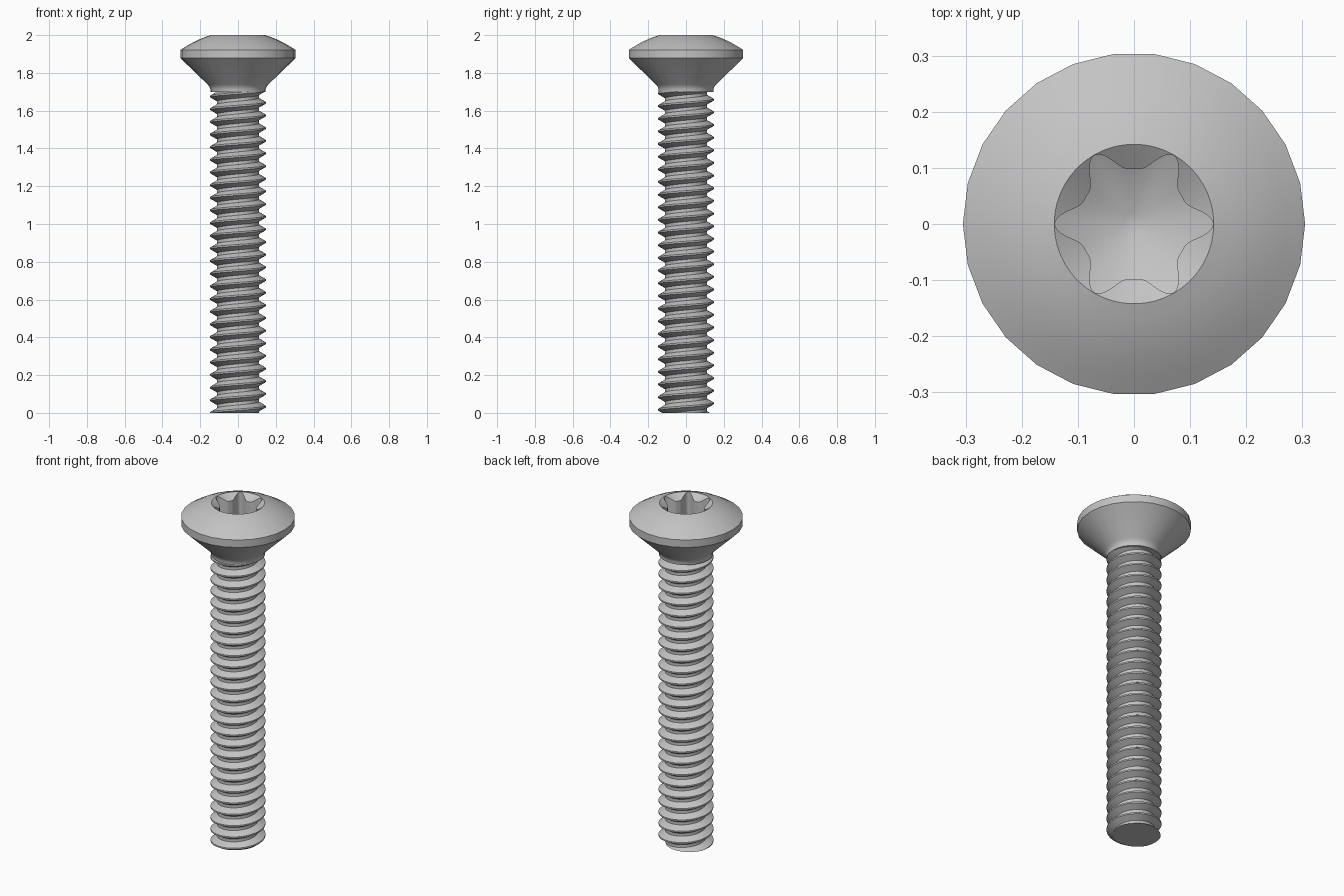
import bpy, bmesh, math
from mathutils import Vector

cube = bpy.data.objects.get("Cube")
if cube:
    bpy.data.objects.remove(cube, do_unlink=True)

SIDES = 26            # sides of the head
FINE = SIDES * 6      # points round the socket
NECK_Z = 1.70
RIM, RIM_Z = 0.142, 2.0
PITCH = 0.067
CREST = 0.147

steel = bpy.data.materials.new("steel_grey")
steel.use_nodes = True
GREY = (0.55, 0.55, 0.55, 1)
steel.diffuse_color = GREY
steel.node_tree.nodes["Principled BSDF"].inputs["Base Color"].default_value = GREY


def finish(bm, name):
    bmesh.ops.recalc_face_normals(bm, faces=bm.faces[:])
    mesh = bpy.data.meshes.new(name)
    bm.to_mesh(mesh)
    bm.free()
    mesh.materials.append(steel)
    obj = bpy.data.objects.new(name, mesh)
    bpy.context.collection.objects.link(obj)
    bpy.ops.object.select_all(action='DESELECT')
    obj.select_set(True)
    bpy.context.view_layer.objects.active = obj
    bpy.ops.object.shade_smooth_by_angle(angle=math.radians(30))
    return obj


def ring(bm, count, radius, height):
    """Closed ring; radius is a function of angle, height of radius."""
    verts = []
    for i in range(count):
        a = math.tau * i / count
        r = radius(a)
        verts.append(bm.verts.new((r * math.cos(a), r * math.sin(a), height(r))))
    return verts


def bridge(bm, lower, upper):
    n = len(lower)
    for i in range(n):
        k = (i + 1) % n
        bm.faces.new((lower[i], lower[k], upper[k], upper[i]))


def star(a):
    # six narrow rounded lobes
    return 0.098 + 0.043 * ((1 + math.cos(6 * a)) / 2) ** 1.9


def build_head():
    bm = bmesh.new()
    # neck, fillet, countersink cone and edge band
    profile = [(0.146, NECK_Z), (0.147, 1.715), (0.152, 1.728), (0.162, 1.74),
               (0.305, 1.878), (0.305, 1.922)]
    # raised dome as a spherical arc
    sphere = 0.515
    base = RIM_Z - math.sqrt(sphere ** 2 - RIM ** 2)
    for r in (0.275, 0.24, 0.205, 0.172):
        profile.append((r, base + math.sqrt(sphere ** 2 - r * r)))
    rings = [ring(bm, SIDES, lambda a, r=r: r, lambda _, z=z: z) for r, z in profile]
    bm.faces.new(rings[0])
    for low, high in zip(rings, rings[1:]):
        bridge(bm, low, high)

    # innermost dome strip meets the finer socket rim
    rim = ring(bm, FINE, lambda a: RIM, lambda r: RIM_Z)
    step = FINE // SIDES
    last = rings[-1]
    for i in range(SIDES):
        arc = [rim[(i * step + j) % FINE] for j in range(step, -1, -1)]
        bm.faces.new([last[i], last[(i + 1) % SIDES]] + arc)

    # socket: sloped lead-in, upright lobed wall, conical floor, small flat centre
    floor = lambda r: 1.86 - (RIM - r) * 0.5
    lead = ring(bm, FINE, star, lambda r: RIM_Z - (RIM - r) * 0.7)
    foot = ring(bm, FINE, star, floor)
    centre = ring(bm, FINE, lambda a: 0.02, floor)
    for low, high in ((rim, lead), (lead, foot), (foot, centre)):
        bridge(bm, low, high)
    bm.faces.new(centre)
    return finish(bm, "screw_head")


def build_thread():
    bm = bmesh.new()
    steps = 48
    root = CREST - 0.3125 * PITCH * math.sqrt(3)
    # one tooth: (height in pitches, radius)
    tooth = [(-0.375, root), (-0.0625, CREST), (0.0625, CREST), (0.375, root)]
    turns = math.ceil(NECK_Z / PITCH) + 4
    rows = []
    for j in range(turns * steps + 1):
        a = math.tau * j / steps
        z0 = PITCH * (j / steps - 1.5)
        rows.append([bm.verts.new((r * math.cos(a), r * math.sin(a), z0 + dz * PITCH))
                     for dz, r in tooth])
    for j in range(len(rows) - 1):
        p, q = rows[j], rows[j + 1]
        for c in range(3):
            bm.faces.new((p[c], q[c], q[c + 1], p[c + 1]))
        # root flat joins the next turn
        if j + 1 + steps < len(rows):
            bm.faces.new((p[3], q[3], rows[j + 1 + steps][0], rows[j + steps][0]))
    # trim both ends flat and cap them
    for z, up in ((0, -1), (NECK_Z + 0.001, 1)):
        cut = bmesh.ops.bisect_plane(
            bm, geom=bm.verts[:] + bm.edges[:] + bm.faces[:], dist=1e-6,
            plane_co=Vector((0, 0, z)), plane_no=Vector((0, 0, up)), clear_outer=True)
        edges = [e for e in cut["geom_cut"] if isinstance(e, bmesh.types.BMEdge)]
        bmesh.ops.edgeloop_fill(bm, edges=edges)
    return finish(bm, "threaded_shaft")


build_head()
build_thread()
